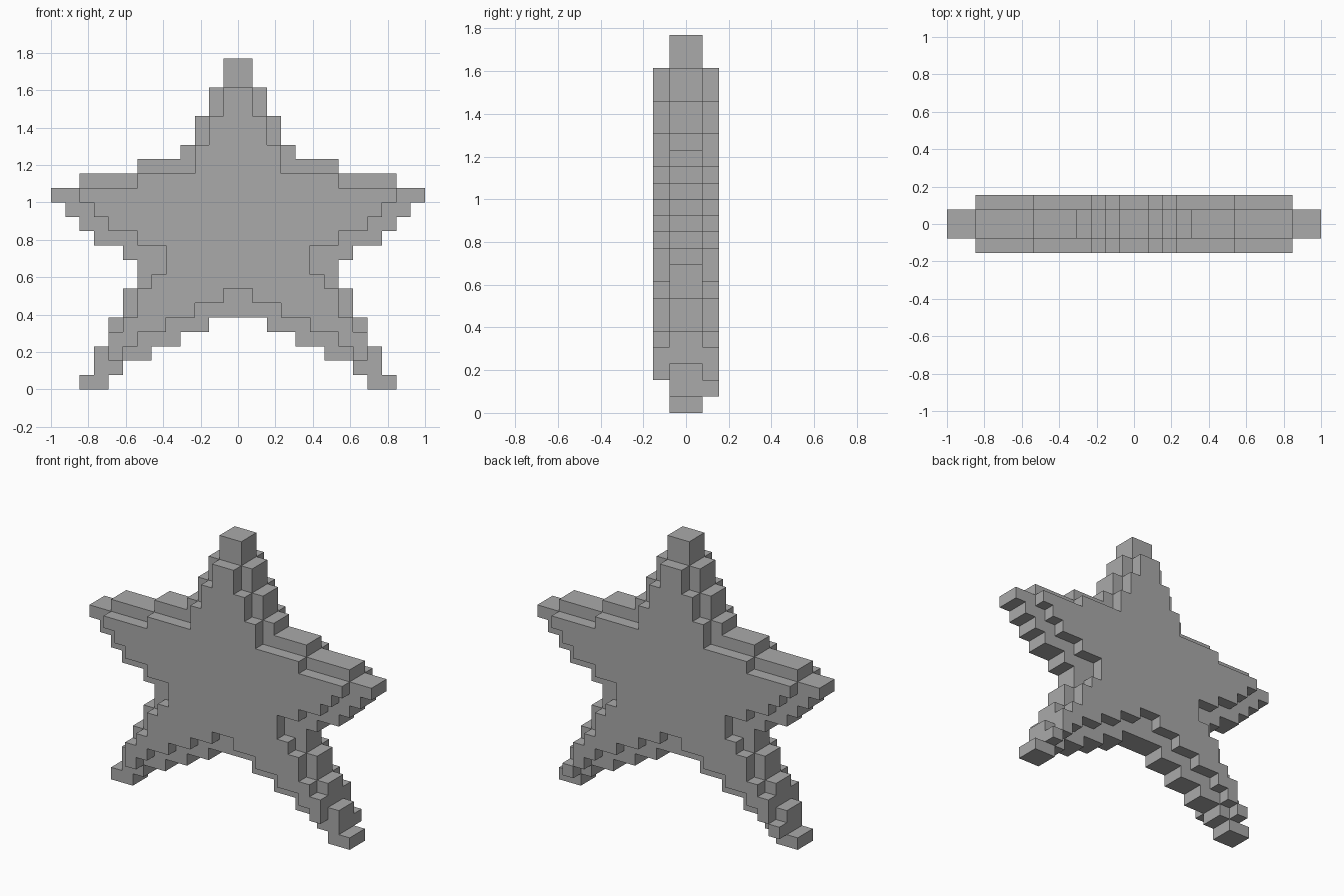
import bpy
import bmesh
from mathutils import Vector

if "Cube" in bpy.data.objects:
    bpy.data.objects.remove(bpy.data.objects["Cube"], do_unlink=True)

CELL = 1 / 13

# Half-profiles, bottom row upward: (inner edge, outer edge) in cells from the centre line
core = [(9, 11), (8, 10), (6, 10), (4, 9), (2, 9)]
core += [(0, w) for w in (8, 8, 7, 7, 8, 10, 11, 12, 13, 11, 7, 4, 3, 3, 2, 2, 1, 1)]
face = [(0, 0), (0, 0), (8, 9), (7, 9), (5, 8), (3, 7), (1, 7)]
face += [(0, w) for w in (6, 5, 5, 7, 9, 10, 11, 11 - 4, 3, 3, 2, 2, 1, 1)]
# The back plate has one extra block above each foot
back = list(face)
back[1] = (9, 10)


def fill(cells, profile, layer):
    """Add one mirrored layer of blocks."""
    for row, (inner, outer) in enumerate(profile):
        for x in range(inner, outer):
            cells.add((x, layer, row))
            cells.add((-x - 1, layer, row))


# Thick core with a smaller plate on the front and back
cells = set()
for profile, layer in ((face, -2), (core, -1), (core, 0), (back, 1)):
    fill(cells, profile, layer)

# Skin of the stepped star: only exposed block sides
bm = bmesh.new()
verts = {}


def corner(point):
    key = tuple(round(c * 2) for c in point)
    if key not in verts:
        verts[key] = bm.verts.new(point * CELL)
    return verts[key]


for cell in cells:
    middle = Vector(cell) + Vector((0.5, 0.5, 0.5))
    for axis in range(3):
        for sign in (-1, 1):
            n = Vector((0, 0, 0))
            n[axis] = sign
            if tuple(int(a + b) for a, b in zip(cell, n)) in cells:
                continue
            u = Vector((0, 0, 0))
            u[(axis + 1) % 3] = 1
            v = n.cross(u)
            ring = (-u - v, u - v, u + v, v - u)
            bm.faces.new([corner(middle + (n + r) / 2) for r in ring])

# Merge flat areas into large clean faces
bmesh.ops.dissolve_limit(bm, angle_limit=0.01, verts=bm.verts[:], edges=bm.edges[:])
mesh = bpy.data.meshes.new("star")
bm.to_mesh(mesh)
bm.free()

# Plain grey finish
grey = bpy.data.materials.new("plain grey")
grey.use_nodes = True
colour = (0.4, 0.4, 0.4, 1)
grey.diffuse_color = colour
grey.node_tree.nodes["Principled BSDF"].inputs["Base Color"].default_value = colour
mesh.materials.append(grey)

star = bpy.data.objects.new("star", mesh)
bpy.context.collection.objects.link(star)
